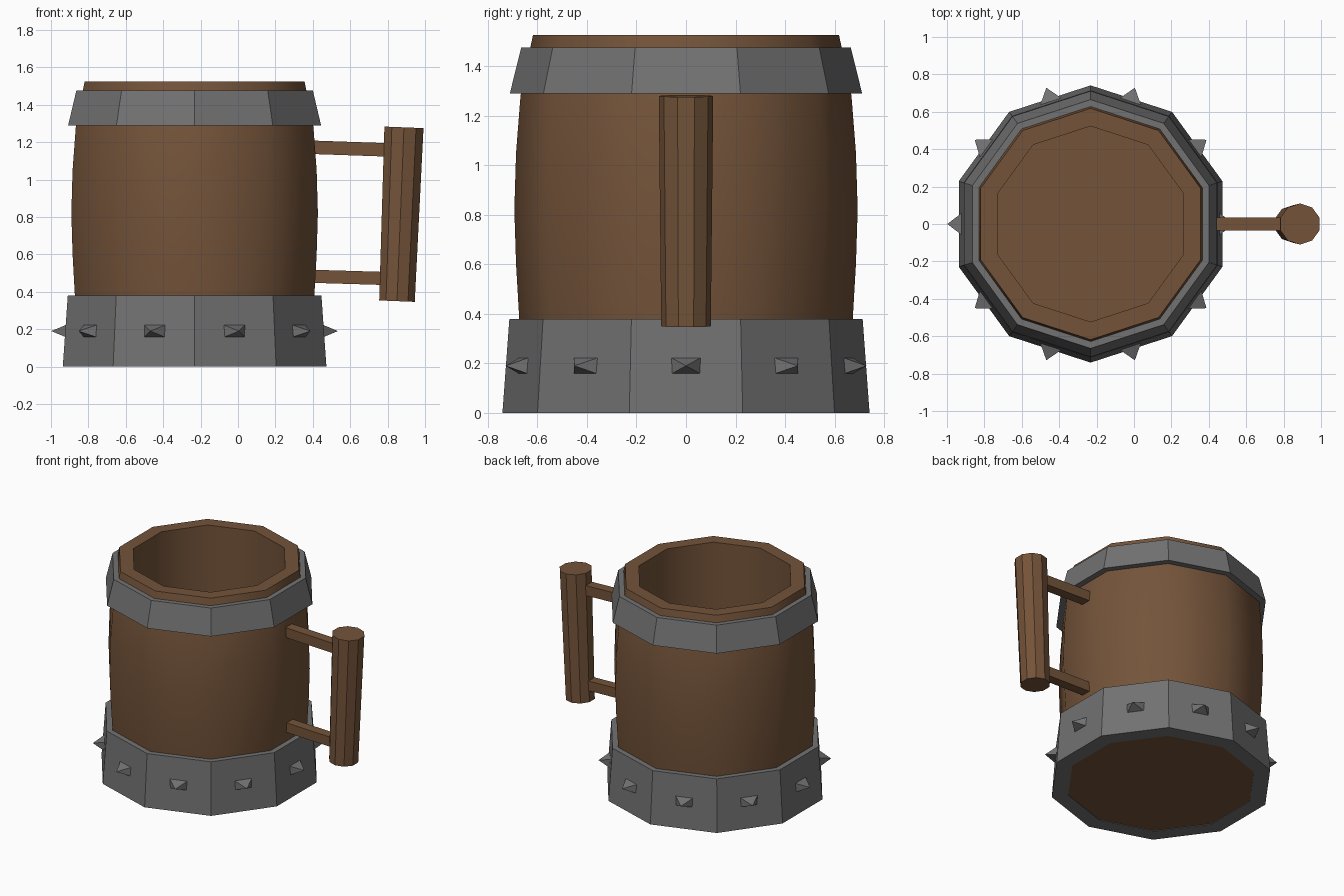
import bpy, bmesh
from math import pi, sin, cos, radians
from mathutils import Vector, Matrix

if "Cube" in bpy.data.objects:
    bpy.data.objects.remove(bpy.data.objects["Cube"])

SIDES = 10
CENTRE_X = -0.232


def material(name, colour):
    m = bpy.data.materials.new(name)
    m.use_nodes = True
    m.diffuse_color = (*colour, 1)
    m.node_tree.nodes["Principled BSDF"].inputs["Base Color"].default_value = (*colour, 1)
    return m


WOOD = material("brown wood", (0.175, 0.088, 0.042))
IRON = material("grey iron", (0.168, 0.168, 0.168))


def finish(bm, name, mat):
    bmesh.ops.recalc_face_normals(bm, faces=bm.faces[:])
    mesh = bpy.data.meshes.new(name)
    bm.to_mesh(mesh)
    bm.free()
    mesh.materials.append(mat)
    obj = bpy.data.objects.new(name, mesh)
    bpy.context.collection.objects.link(obj)
    return obj


def loft(name, mat, profile, closed=False):
    """Ten-sided rings from (radius, z, x) entries; capped, or joined end to start."""
    bm = bmesh.new()
    rings = []
    for r, z, x in profile:
        angles = [pi / 2 + 2 * pi * k / SIDES for k in range(SIDES)]
        rings.append([bm.verts.new((x + r * cos(a), r * sin(a), z)) for a in angles])
    pairs = list(zip(rings, rings[1:]))
    if closed:
        pairs.append((rings[-1], rings[0]))
    else:
        bm.faces.new(rings[0])
        bm.faces.new(rings[-1])
    for a, b in pairs:
        for k in range(SIDES):
            n = (k + 1) % SIDES
            bm.faces.new((a[k], a[n], b[n], b[k]))
    return finish(bm, name, mat)


def around_mug(points):
    return [(r, z, CENTRE_X) for r, z in points]


# Hollow bulging barrel with a thick lip
outer = [(0.632, 0.004), (0.672, 0.36), (0.686, 0.6), (0.693, 0.82),
         (0.686, 1.05), (0.668, 1.28), (0.618, 1.525)]
inner = [(0.523, 1.525), (0.523, 0.1)]
barrel = loft("barrel", WOOD, around_mug(outer + inner))
bpy.context.view_layer.objects.active = barrel
barrel.select_set(True)
bpy.ops.object.shade_smooth_by_angle(angle=radians(40))
barrel.select_set(False)

# Iron bands
loft("bottom_band", IRON, around_mug([(0.741, 0), (0.713, 0.38), (0.64, 0.38), (0.63, 0)]), closed=True)
loft("top_band", IRON, around_mug([(0.711, 1.29), (0.665, 1.475), (0.61, 1.475), (0.64, 1.29)]), closed=True)

# Pyramid studs, one on each side of the bottom band
bm = bmesh.new()
for k in range(SIDES):
    turn = Matrix.Translation((CENTRE_X, 0, 0.19)) @ Matrix.Rotation(2 * pi * k / SIDES, 4, "Z")
    base = [bm.verts.new(turn @ Vector((0.685, y, z)))
            for y, z in ((-0.062, -0.034), (0.062, -0.034), (0.062, 0.034), (-0.062, 0.034))]
    tip = bm.verts.new(turn @ Vector((0.766, 0, 0)))
    bm.faces.new(base)
    for i in range(4):
        bm.faces.new((base[i], base[(i + 1) % 4], tip))
finish(bm, "studs", IRON)

# Leaning, tapered grip
grip = loft("handle_grip", WOOD, [(0.1, 0, 0), (0.11, 0.93, 0)])
grip.location = (0.85, 0, 0.35)
grip.rotation_euler = (0, radians(2.3), 0)


# Square pegs joining the grip to the barrel
def peg(name, start, end, thickness):
    bm = bmesh.new()
    bmesh.ops.create_cube(bm, size=1)
    a, b = Vector(start), Vector(end)
    turn = (b - a).to_track_quat("X", "Z").to_matrix().to_4x4()
    size = Matrix.Diagonal(((b - a).length, thickness, thickness, 1))
    bm.transform(Matrix.Translation((a + b) / 2) @ turn @ size)
    finish(bm, name, WOOD)


peg("upper_peg", (0.36, 0, 1.174), (0.85, 0, 1.157), 0.072)
peg("lower_peg", (0.36, 0, 0.484), (0.83, 0, 0.47), 0.07)
